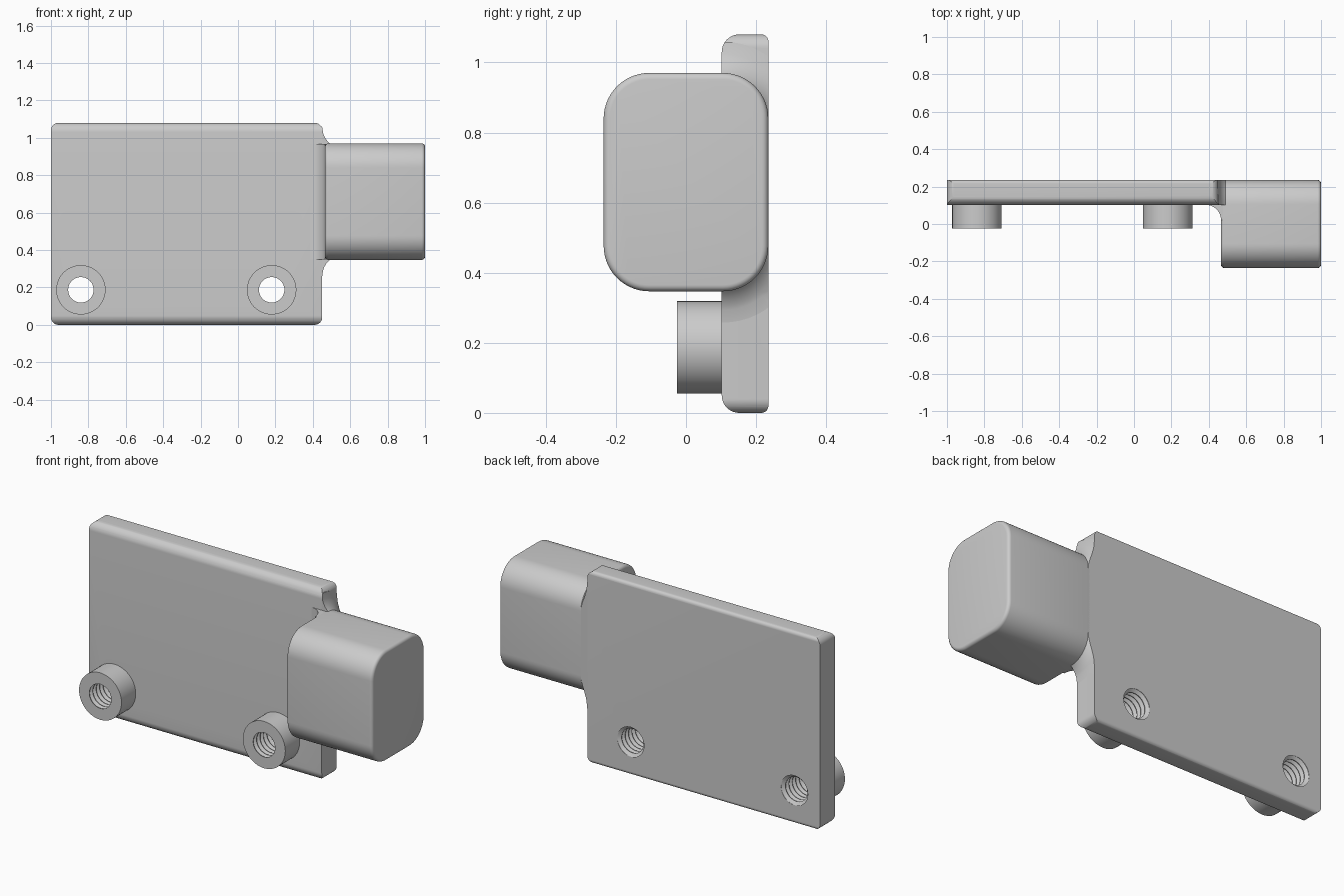
import bpy, bmesh
from math import sin, cos, pi, sqrt, radians

cube = bpy.data.objects.get("Cube")
if cube:
    bpy.data.objects.remove(cube)

grey = bpy.data.materials.new("plain_grey")
grey.use_nodes = True
grey.diffuse_color = (0.6, 0.6, 0.6, 1)
grey.node_tree.nodes["Principled BSDF"].inputs["Base Color"].default_value = (0.6, 0.6, 0.6, 1)

BACK = 0.235          # shared rear face
FACE = 0.102          # front face of the plate
TOP = 1.08
Z_LOW, Z_HIGH = 0.347, 0.97
BLOCK_R = 0.13


def arc(cx, cy, r, start, end, steps=10):
    return [(cx + r * cos(start + (end - start) * i / steps),
             cy + r * sin(start + (end - start) * i / steps)) for i in range(steps + 1)]


def round_rect(a0, a1, b0, b1, radii, steps=10):
    """Rounded rectangle; radii order: (a1,b1), (a0,b1), (a0,b0), (a1,b0)."""
    corners = [(a1, b1, -1, -1), (a0, b1, 1, -1), (a0, b0, 1, 1), (a1, b0, -1, 1)]
    pts = []
    for i, ((a, b, sa, sb), r) in enumerate(zip(corners, radii)):
        pts += arc(a + sa * r, b + sb * r, r, i * pi / 2, (i + 1) * pi / 2, steps)
    return pts


def loft(name, sections):
    """Skin closed sections of equal point count and cap the ends."""
    bm = bmesh.new()
    rings = [[bm.verts.new(p) for p in s] for s in sections]
    n = len(rings[0])
    for a, b in zip(rings, rings[1:]):
        for i in range(n):
            j = (i + 1) % n
            bm.faces.new((a[i], a[j], b[j], b[i]))
    bm.faces.new(rings[0][::-1])
    bm.faces.new(rings[-1])
    bmesh.ops.recalc_face_normals(bm, faces=bm.faces)
    mesh = bpy.data.meshes.new(name)
    bm.to_mesh(mesh)
    bm.free()
    mesh.materials.append(grey)
    ob = bpy.data.objects.new(name, mesh)
    bpy.context.collection.objects.link(ob)
    return ob


def along_x(pts, x):
    return [(x, a, b) for a, b in pts]


def along_y(pts, y):
    return [(a, y, b) for a, b in pts]


def along_z(pts, z):
    return [(a, b, z) for a, b in pts]


def activate(ob):
    bpy.ops.object.select_all(action='DESELECT')
    ob.select_set(True)
    bpy.context.view_layer.objects.active = ob


def boolean(ob, tool, operation):
    activate(ob)
    mod = ob.modifiers.new("cut", 'BOOLEAN')
    mod.operation, mod.object, mod.solver = operation, tool, 'EXACT'
    bpy.ops.object.modifier_apply(modifier=mod.name)


def smooth(ob):
    activate(ob)
    bpy.ops.object.shade_smooth_by_angle(angle=radians(30))


# Plate: edge profile run along x, trimmed by a round-cornered outline
edge = round_rect(FACE, BACK, 0, TOP, (0.02, 0.05, 0.05, 0.02))
plate = loft("plate", [along_x(edge, x) for x in (-1.1, 0.6)])
outline = round_rect(-1, 0.45, 0, TOP, (0.04,) * 4)
trim = loft("plate_trim", [along_y(outline, y) for y in (0, 0.4)])
boolean(plate, trim, 'INTERSECT')


# Block: rounded section with softly rounded ends
def block_section(x, grow):
    r = BLOCK_R + grow
    return along_x(round_rect(-BACK - grow, BACK + grow, Z_LOW - grow, Z_HIGH + grow, (r,) * 4, 14), x)


soft = 0.018
near = arc(0.465 + soft, -soft, soft, pi, pi / 2, 5)
far = arc(1 - soft, -soft, soft, pi / 2, 0, 5)
block = loft("end_block", [block_section(x, g) for x, g in near + far])

# Flare: collar shrinking from the plate edge onto the block, kept in plate thickness
R = 0.12
reach = sqrt(R * R - (R - 0.04) ** 2)
collar = [block_section(0.44, reach)]
for i in range(9):
    dx = 0.042 * i / 8
    collar.append(block_section(0.45 + dx, reach - sqrt(R * R - (R - dx) ** 2)))
flare = loft("side_flare", collar)
slab = loft("flare_trim", [along_x(edge, x) for x in (0.4, 0.6)])
boolean(flare, slab, 'INTERSECT')

# Concave fillet between plate front and block
f = 0.08
curve = arc(0.465 - f, FACE - f, f, pi / 2, 0, 12)
curve += [(0.49, FACE - f), (0.49, FACE + 0.01), (0.465 - f, FACE + 0.01)]
fillet = loft("front_fillet", [along_z(curve, z) for z in (Z_LOW + 0.002, Z_HIGH - 0.002)])

# Bosses with threaded through-holes
bosses, cutters = [], [trim, slab]
pitch = 0.03
for side, cx in (("right", -0.84), ("left", 0.18)):
    def ring(r, y):
        return along_y(arc(cx, 0.187, r, 0, 2 * pi * 47 / 48, 47), y)

    boss = loft(side + "_boss", [ring(0.132, -0.025), ring(0.132, FACE)])
    thread = [ring(0.068, -0.06)]
    for i in range(9):
        y = -0.022 + i * pitch
        thread += [ring(r, y + k * pitch)
                   for r, k in ((0.068, 0), (0.086, 0.4), (0.086, 0.5), (0.068, 0.9))]
    thread.append(ring(0.068, 0.3))
    cutter = loft(side + "_thread_cutter", thread)
    boolean(boss, cutter, 'DIFFERENCE')
    boolean(plate, cutter, 'DIFFERENCE')
    bosses.append(boss)
    cutters.append(cutter)

for tool in cutters:
    bpy.data.objects.remove(tool)
for part in [plate, block, flare, fillet] + bosses:
    smooth(part)
